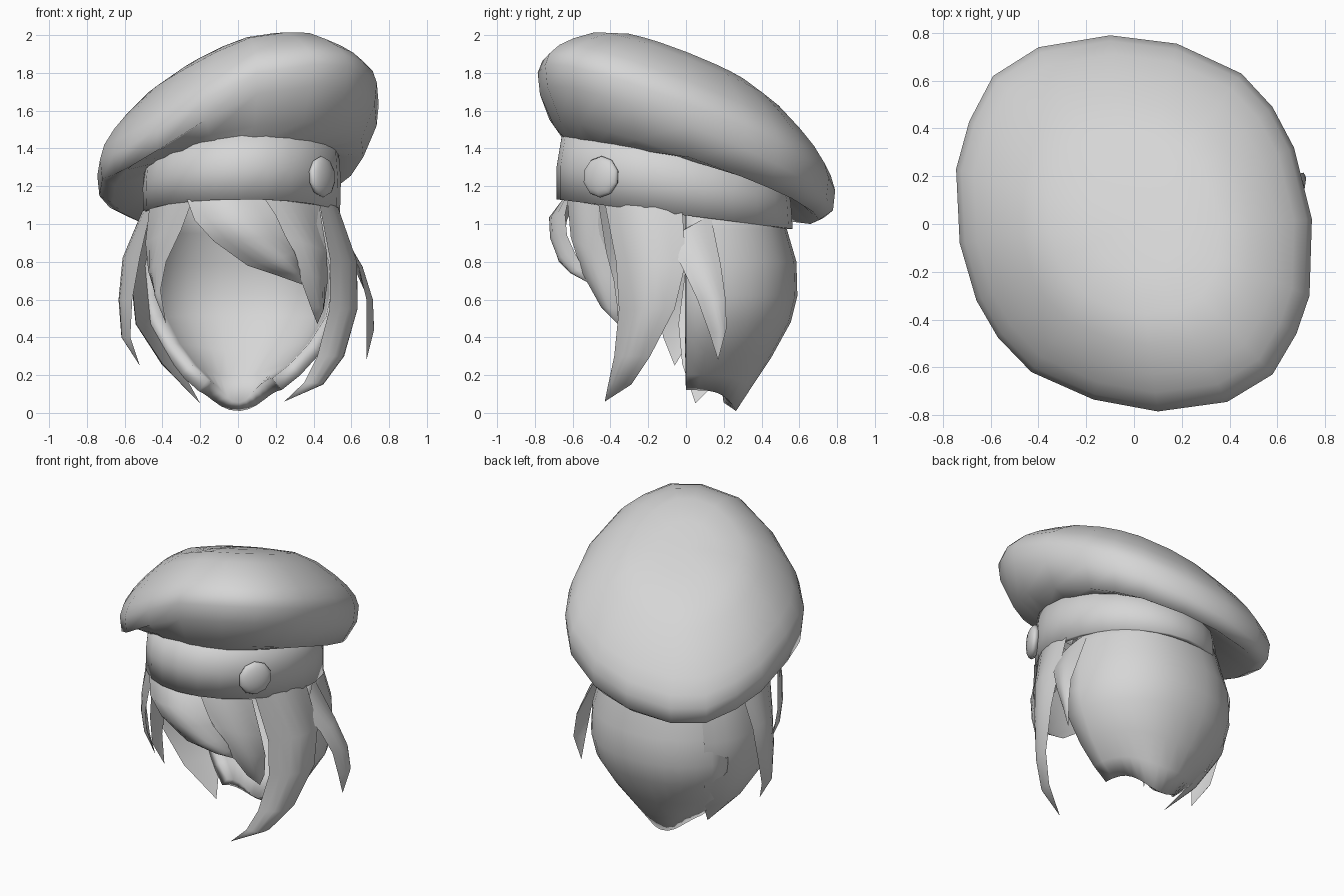
import bpy, bmesh, math
from mathutils import Vector

if "Cube" in bpy.data.objects:
    bpy.data.objects.remove(bpy.data.objects["Cube"], do_unlink=True)

GREY = (0.67, 0.67, 0.67, 1)
mat = bpy.data.materials.new("light_grey")
mat.use_nodes = True
mat.diffuse_color = GREY
mat.node_tree.nodes["Principled BSDF"].inputs["Base Color"].default_value = GREY


def loft(name, rows, closed=False, cap=None, angle=180, thickness=0):
    """Skin a list of equally long point rows; cap is a pole joined to the first row."""
    bm = bmesh.new()
    grid = [[bm.verts.new(p) for p in row] for row in rows]
    n = len(rows[0])
    for a, b in zip(grid, grid[1:]):
        for i in range(n if closed else n - 1):
            j = (i + 1) % n
            bm.faces.new((a[i], a[j], b[j], b[i]))
    if cap:
        pole = bm.verts.new(cap)
        for i in range(n):
            bm.faces.new((pole, grid[0][(i + 1) % n], grid[0][i]))
    bmesh.ops.remove_doubles(bm, verts=bm.verts[:], dist=0.0005)
    bmesh.ops.recalc_face_normals(bm, faces=bm.faces[:])
    mesh = bpy.data.meshes.new(name)
    bm.to_mesh(mesh)
    bm.free()
    ob = bpy.data.objects.new(name, mesh)
    bpy.context.collection.objects.link(ob)
    mesh.materials.append(mat)
    if thickness:
        solid = ob.modifiers.new("thickness", 'SOLIDIFY')
        solid.thickness = thickness
    bpy.ops.object.select_all(action='DESELECT')
    bpy.context.view_layer.objects.active = ob
    ob.select_set(True)
    bpy.ops.object.shade_smooth_by_angle(angle=math.radians(angle))
    return ob


# Beret: an uneven outline swept through a tilted puffy profile, drooping at the front right corner
outline = [(-.1, .79), (.18, .755), (.45, .63), (.58, .49), (.67, .32), (.745, .02), (.735, -.3),
           (.68, -.46), (.58, -.63), (.39, -.745), (.1, -.785), (-.17, -.735), (-.43, -.62),
           (-.57, -.475), (-.66, -.32), (-.73, -.08), (-.745, .23), (-.69, .43), (-.59, .62), (-.4, .74)]


def tilt(x, y, h):
    droop = .5 * max(0, -x) * max(0, -y)
    return (x, y, 1.5 + .2 * x - .37 * y - droop + h)


def head_ring(rx, ry, cy, base, sx, sy, angles):
    pts = []
    for a in angles:
        x, y = .02 + rx * math.cos(a), cy + ry * math.sin(a)
        pts.append((x, y, base + sx * x + sy * y))
    return pts


profile = [(.25, .36), (.48, .34), (.65, .285), (.8, .2), (.9, .13), (.97, .06), (1, -.01), (.985, -.12)]
rows = [[tilt(x * s, y * s, h) for x, y in outline] for s, h in profile]
rows.append([(x * .89, y * .89, 1.27 + .12 * x - .3 * y) for x, y in outline])
rows.append(head_ring(.48, .55, -.07, 1.31, .08, -.17, [math.atan2(y, x) for x, y in outline]))
loft("beret", rows, True, tilt(0, 0, .365))

# Band under the beret
turn = [2 * math.pi * i / 24 for i in range(24)]
loft("hat_band", [head_ring(.52, .625, -.06, 1.045, 0, -.125, turn),
                  head_ring(.525, .62, -.065, 1.2, .04, -.15, turn),
                  head_ring(.51, .585, -.07, 1.37, .08, -.17, turn)], True, angle=40, thickness=.03)

# Round button on the band
bpy.ops.mesh.primitive_uv_sphere_add(segments=10, ring_count=8, radius=1, location=(.445, -.45, 1.25))
button = bpy.context.object
button.name = "button"
button.scale = (.11, .11, .045)
button.rotation_euler = Vector((.84, -.54, .06)).to_track_quat('Z', 'Y').to_euler()
button.data.materials.append(mat)
bpy.ops.object.shade_smooth_by_angle(angle=math.radians(60))

# Back hair: thick half shell narrowing to a point at the nape: height, half width, depth, centre drop
shell = [(1.15, .47, .5, 0), (.97, .52, .535, 0), (.8, .56, .585, 0), (.62, .57, .59, 0),
         (.48, .54, .555, 0), (.32, .44, .45, .03), (.2, .33, .35, .06), (.12, .23, .265, .11)]
arc = [math.radians(11 * i) for i in range(15)]


def fuller(v):
    return math.copysign(abs(v) ** .9, v)


loft("back_hair", [[(rx * fuller(math.cos(a)), ry * fuller(math.sin(a)), z - drop * math.sin(a) ** 4)
                    for a in arc] for z, rx, ry, drop in shell], angle=60, thickness=.08)


def lock(name, edge_a, edge_b, tip, bulge, cols=6):
    """Lens-shaped hair lock between two edges, bulging away from the head axis to a pointed tip."""
    rows = []
    n = len(edge_a)
    for k, (a, b) in enumerate(zip(edge_a, edge_b)):
        a, b = Vector(a), Vector(b)
        mid = (a + b) / 2
        out = Vector((mid.x, mid.y + .05, 0)).normalized()
        amount = bulge * (1 - .5 * k / n) * (.5 if k == 0 else 1)
        front = [a.lerp(b, i / cols) + out * amount * math.sin(math.pi * i / cols)
                 for i in range(cols + 1)]
        back = [a.lerp(b, i / cols) + out * amount * .2 * math.sin(math.pi * i / cols)
                for i in range(cols - 1, 0, -1)]
        rows.append(front + back)
    rows.append([Vector(tip)] * (2 * cols))
    return loft(name, rows, True, angle=60)


lock("fringe_sweep",
     [(-.27, -.58, 1.13), (-.23, -.63, 1.02), (-.13, -.65, .91), (.05, -.63, .78), (.2, -.58, .73)],
     [(.14, -.62, 1.14), (.2, -.64, 1.05), (.25, -.63, .94), (.3, -.59, .85), (.33, -.54, .76)],
     (.34, -.5, .68), .1)
lock("fringe_side",
     [(.08, -.63, 1.14), (.24, -.61, .93), (.32, -.55, .74), (.385, -.45, .56)],
     [(.43, -.46, 1.1), (.47, -.42, .85), (.475, -.38, .7), (.455, -.36, .55)],
     (.42, -.36, .47), .05)
lock("fringe_left",
     [(-.24, -.59, 1.13), (-.3, -.55, .97), (-.38, -.47, .8), (-.41, -.41, .65)],
     [(-.47, -.33, 1.08), (-.49, -.3, .9), (-.475, -.32, .75), (-.43, -.35, .6)],
     (-.38, -.36, .47), .04)
lock("right_side_lock",
     [(.43, -.43, 1.11), (.49, -.37, .8), (.485, -.355, .55), (.42, -.38, .3), (.35, -.41, .16)],
     [(.53, -.02, 1.08), (.61, 0, .8), (.625, -.06, .55), (.56, -.19, .3), (.45, -.29, .15)],
     (.245, -.43, .06), .08)
lock("right_spike",
     [(.55, -.1, .92), (.64, -.02, .77), (.68, .06, .6), (.68, .125, .42)],
     [(.48, .13, 1.05), (.61, .185, .78), (.69, .21, .6), (.71, .215, .45)],
     (.68, .17, .28), .04)
lock("left_side_lock",
     [(-.46, -.25, 1.08), (-.52, -.2, .82), (-.56, -.16, .6), (-.57, -.12, .4)],
     [(-.5, .12, 1.06), (-.6, .13, .82), (-.62, .1, .6), (-.6, .03, .4)],
     (-.52, -.06, .25), .05)
lock("back_left_lock",
     [(-.37, .37, 1.08), (-.43, .42, .78), (-.41, .39, .47), (-.31, .25, .25)],
     [(-.5, -.02, 1.08), (-.57, 0, .78), (-.54, -.04, .47), (-.4, -.02, .26)],
     (-.2, .05, .05), .07)
